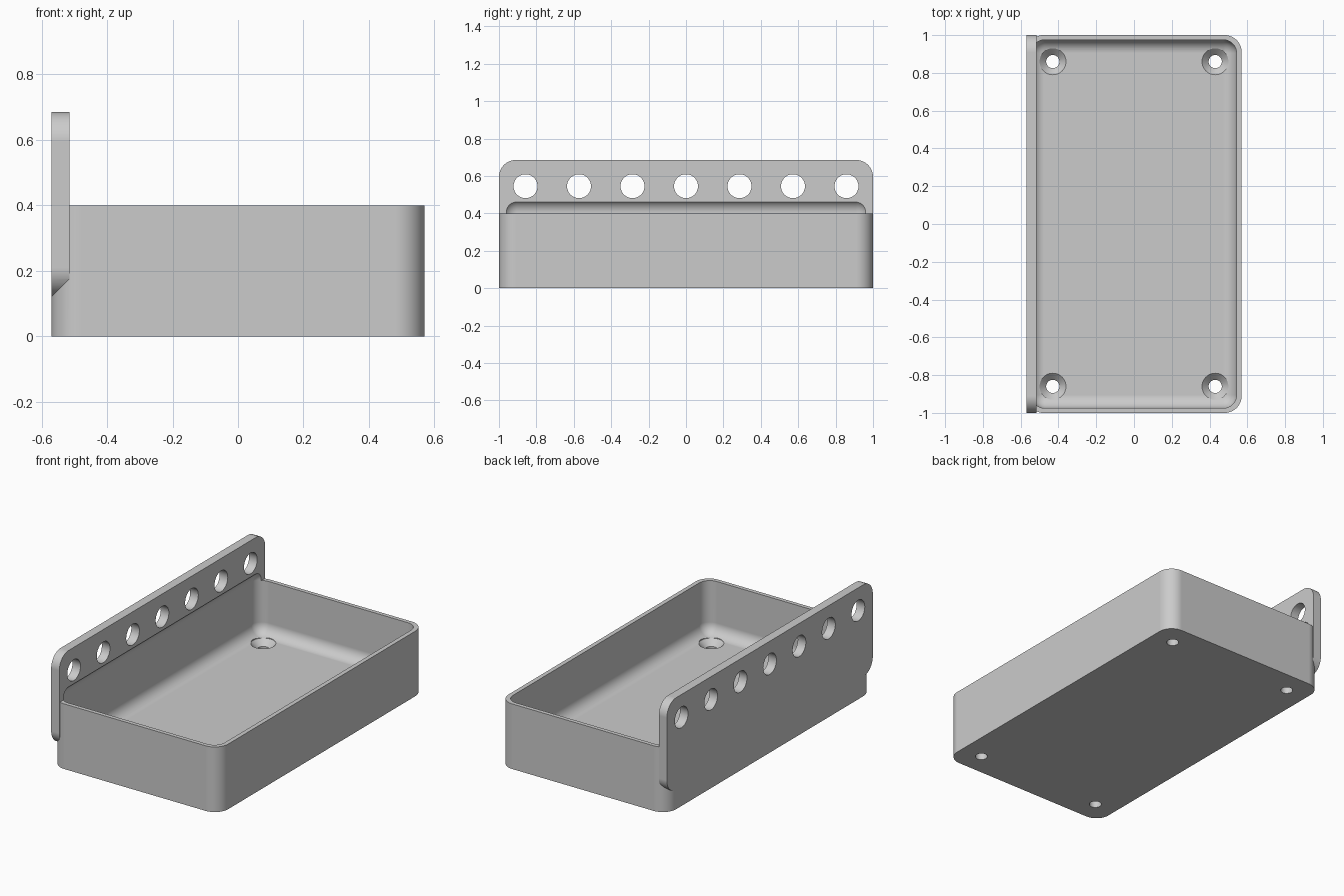
import bpy
import bmesh
import math
from mathutils import Matrix

if "Cube" in bpy.data.objects:
    bpy.data.objects.remove(bpy.data.objects["Cube"], do_unlink=True)

grey = bpy.data.materials.new("light grey")
grey.use_nodes = True
colour = (0.6, 0.6, 0.6, 1)
grey.diffuse_color = colour
grey.node_tree.nodes["Principled BSDF"].inputs["Base Color"].default_value = colour


def finish(name, bm):
    """Turn a bmesh into a named object."""
    bmesh.ops.recalc_face_normals(bm, faces=bm.faces)
    mesh = bpy.data.meshes.new(name)
    bm.to_mesh(mesh)
    bm.free()
    mesh.materials.append(grey)
    obj = bpy.data.objects.new(name, mesh)
    bpy.context.collection.objects.link(obj)
    return obj


def rounded_box(name, low, high, radius, axis=None):
    """Box with edges along one axis rounded, or every edge when axis is None."""
    bm = bmesh.new()
    bmesh.ops.create_cube(bm, size=1)
    for v in bm.verts:
        v.co = [a + (c + 0.5) * (b - a) for a, b, c in zip(low, high, v.co)]
    edges = [e for e in bm.edges if axis is None
             or abs((e.verts[0].co - e.verts[1].co).normalized()[axis]) > 0.9]
    bmesh.ops.bevel(bm, geom=edges, offset=radius, offset_type='OFFSET',
                    segments=12, profile=0.5, affect='EDGES')
    return finish(name, bm)


def lathe(name, profile, matrices):
    """Closed turned solids, one per matrix, from (radius, height) points."""
    bm = bmesh.new()
    count = 48
    for matrix in matrices:
        rings = []
        for r, h in profile:
            angles = [2 * math.pi * i / count for i in range(count)]
            rings.append([bm.verts.new(matrix @ Matrix.Translation(
                (r * math.cos(a), r * math.sin(a), h)).translation) for a in angles])
        for lower, upper in zip(rings, rings[1:]):
            for i in range(count):
                j = (i + 1) % count
                bm.faces.new((lower[i], lower[j], upper[j], upper[i]))
        bm.faces.new(rings[0][::-1])
        bm.faces.new(rings[-1])
    return finish(name, bm)


def combine(target, tool, operation):
    """Apply an exact boolean and discard the helper."""
    mod = target.modifiers.new(tool.name, 'BOOLEAN')
    mod.object, mod.operation, mod.solver = tool, operation, 'EXACT'
    bpy.context.view_layer.objects.active = target
    bpy.ops.object.modifier_apply(modifier=mod.name)
    bpy.data.objects.remove(tool, do_unlink=True)


# Tray body with rounded vertical corners
tray = rounded_box("tray_with_hanging_plate", (-0.57, -1, 0), (0.57, 1, 0.4), 0.09, axis=2)

# Tall hanging plate along the left-hand edge
plate = rounded_box("hanging_plate", (-0.57, -1, 0.12), (-0.515, 1, 0.685), 0.09, axis=0)
combine(tray, plate, 'UNION')

# Fully rounded cavity, which also scoops into the plate
cavity = rounded_box("cavity", (-0.543, -0.975, 0.075), (0.543, 0.975, 0.475), 0.07)
combine(tray, cavity, 'DIFFERENCE')

# Countersunk screw holes in the floor
corners = [Matrix.Translation((x, y, 0)) for x in (-0.43, 0.43) for y in (-0.86, 0.86)]
screws = lathe("screw_holes", [(0.035, -0.05), (0.035, 0.04), (0.07, 0.075), (0.07, 0.15)], corners)
combine(tray, screws, 'DIFFERENCE')

# Row of round holes through the plate
sideways = Matrix.Rotation(math.pi / 2, 4, 'Y')
row = [Matrix.Translation((-0.54, 0.286 * i, 0.545)) @ sideways for i in range(-3, 4)]
holes = lathe("plate_holes", [(0.064, -0.1), (0.064, 0.1)], row)
combine(tray, holes, 'DIFFERENCE')

# Smooth fillets with crisp edges
bpy.ops.object.select_all(action='DESELECT')
tray.select_set(True)
bpy.context.view_layer.objects.active = tray
bpy.ops.object.shade_smooth_by_angle(angle=math.radians(25))
weighted = tray.modifiers.new("weighted_normals", 'WEIGHTED_NORMAL')
weighted.keep_sharp = True
